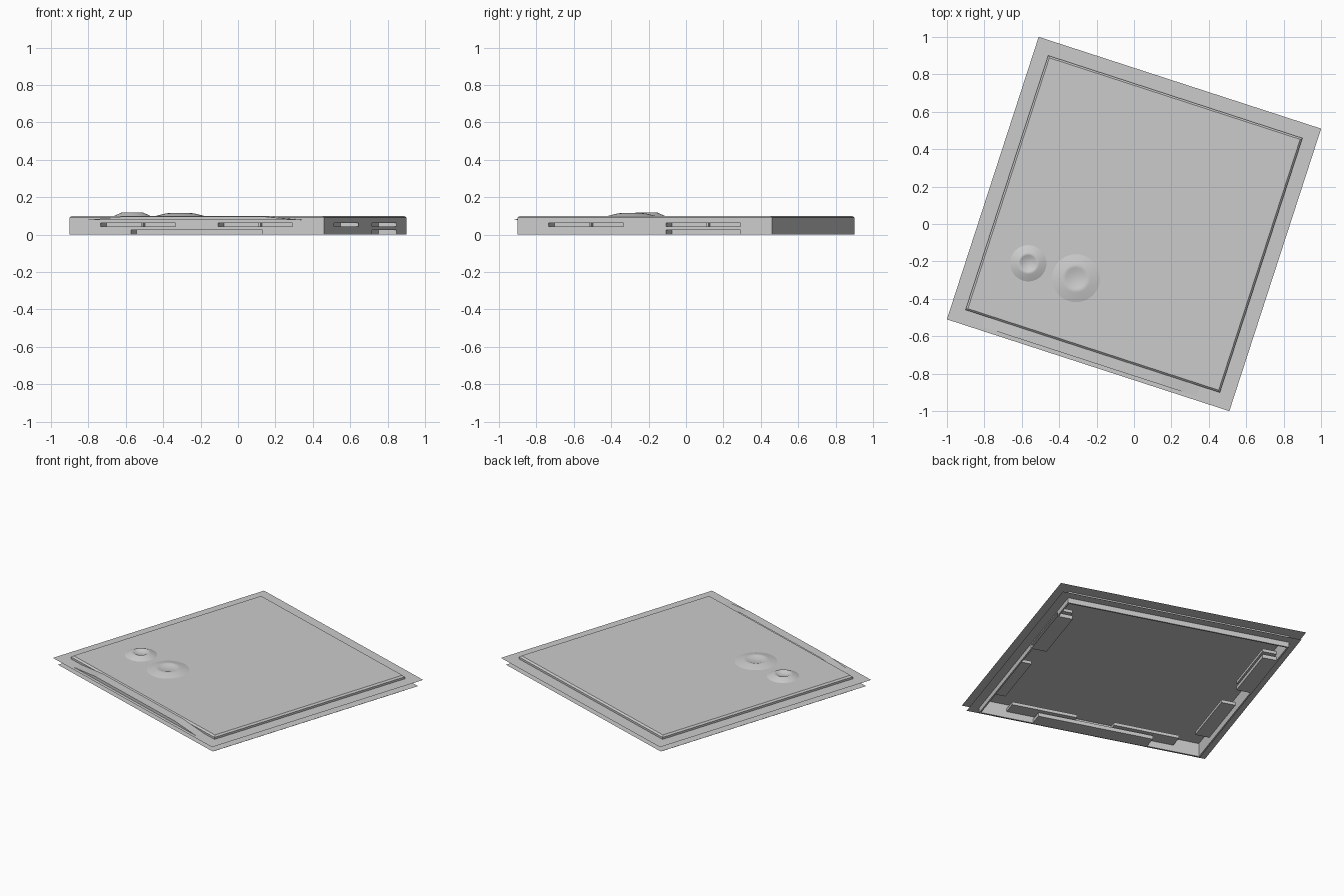
import bpy, bmesh, math
from mathutils import Matrix, Vector

cube = bpy.data.objects.get("Cube")
if cube:
    bpy.data.objects.remove(cube, do_unlink=True)

metal = bpy.data.materials.new("light_grey_metal")
metal.use_nodes = True
GREY = (0.6, 0.6, 0.6, 1)
metal.diffuse_color = GREY
metal.node_tree.nodes["Principled BSDF"].inputs["Base Color"].default_value = GREY

TURN = Matrix.Rotation(math.radians(-18), 4, 'Z')   # the whole unit stands turned
HALF = 0.715      # half width of the tray
WALL = 0.01
TOP = 0.1
DEPTH = 0.1       # how far the pockets reach inward


def finish(name, bm, matrix=Matrix(), smooth=False):
    mesh = bpy.data.meshes.new(name)
    bm.transform(TURN @ matrix)
    bm.to_mesh(mesh)
    bm.free()
    mesh.materials.append(metal)
    for p in mesh.polygons:
        p.use_smooth = smooth
    obj = bpy.data.objects.new(name, mesh)
    bpy.context.collection.objects.link(obj)
    return obj


def box(x0, x1, y0, y1, z0, z1):
    bm = bmesh.new()
    bmesh.ops.create_cube(bm, size=1)
    size = Vector((x1 - x0, y1 - y0, z1 - z0))
    mid = Vector((x0 + x1, y0 + y1, z0 + z1)) / 2
    bm.transform(Matrix.Translation(mid) @ Matrix.Diagonal(size).to_4x4())
    return bm


def cut(target, cutter):
    mod = target.modifiers.new("cut", 'BOOLEAN')
    mod.operation = 'DIFFERENCE'
    mod.solver = 'EXACT'
    mod.object = cutter
    cutter.hide_render = True
    cutter.hide_set(True)


# Tray: open underneath, with a chamfered top edge
bm = box(-HALF, HALF, -HALF, HALF, 0, TOP)
rim = [e for e in bm.edges if all(v.co.z > TOP / 2 for v in e.verts)]
bmesh.ops.bevel(bm, geom=rim, offset=0.01, segments=1, affect='EDGES')
tray = finish("tray", bm)
inner = HALF - WALL
cut(tray, finish("tray_cavity_cutter", box(-inner, inner, -inner, inner, -0.05, TOP - WALL)))


# Square flanges round the tray
def flange(name, outer, z):
    bm = bmesh.new()
    corners = [(-1, -1), (1, -1), (1, 1), (-1, 1)]
    rings = [[bm.verts.new((x * h, y * h, z)) for x, y in corners] for h in (outer, HALF)]
    for i in range(4):
        j = (i + 1) % 4
        bm.faces.new((rings[0][i], rings[0][j], rings[1][j], rings[1][i]))
    finish(name, bm)


flange("upper_flange", 0.794, 0.077)
flange("lower_flange", 0.772, 0.034)


# Pockets: an opening in the wall with a shallow box behind it
def pocket(name, side, x0, x1, z0, z1, divider=False):
    cut_low = -0.02 if z0 == 0 else z0
    cut(tray, finish(name + "_cutter",
                     box(x0, x1, -HALF - 0.02, -inner + 0.005, cut_low, z1), side))
    bm = box(x0, x1, -HALF, -HALF + DEPTH, z0, z1)
    opening = min(bm.faces, key=lambda f: f.calc_center_median().y)
    bmesh.ops.delete(bm, geom=[opening], context='FACES_ONLY')
    finish(name, bm, side)
    if divider:
        mid = (x0 + x1) / 2
        finish(name + "_divider", box(mid - 0.006, mid + 0.006, -HALF + 0.07,
                                      -HALF + DEPTH, z0, z1), side)


front = Matrix()
right = Matrix.Rotation(math.radians(90), 4, 'Z')
left = Matrix.Rotation(math.radians(-90), 4, 'Z')
# The +x side is the model's left when it faces the front
for label, side in (("front", front), ("left", right), ("right", left)):
    for i, x in enumerate((-0.54, 0.12)):
        pocket(f"{label}_slot_{i + 1}", side, x, x + 0.42, 0.043, 0.063, True)
pocket("front_notch", front, -0.37, 0.37, 0, 0.025)
pocket("left_notch", right, 0.12, 0.54, 0, 0.025)
pocket("right_notch", left, -0.54, -0.12, 0, 0.025)

# Raised strip on the front flange, ramping down at both ends
profile = [(-0.605, 0.078), (-0.53, 0.084), (-0.4, 0.096),
           (0.4, 0.096), (0.53, 0.084), (0.605, 0.078)]
bm = bmesh.new()
rows = [[bm.verts.new((x, y, z)) for x, z in profile] for y in (-0.773, -HALF)]
feet = [bm.verts.new((x, -0.773, 0.077)) for x, z in profile]
for i in range(len(profile) - 1):
    bm.faces.new((rows[0][i], rows[0][i + 1], rows[1][i + 1], rows[1][i]))
    bm.faces.new((feet[i], feet[i + 1], rows[0][i + 1], rows[0][i]))
finish("front_strip", bm)


# Dished round knobs on the top
def knob(name, x, y, radius, height):
    shape = [(1, 0), (0.6, 0.9), (0.52, 1), (0.44, 0.9), (0.3, 0.45), (0, 0.35)]
    bm = bmesh.new()
    verts = [bm.verts.new((r * radius, 0, TOP + h * height)) for r, h in shape]
    edges = [bm.edges.new(pair) for pair in zip(verts, verts[1:])]
    bmesh.ops.spin(bm, geom=verts + edges, cent=(0, 0, 0), axis=(0, 0, 1),
                   angle=math.tau, steps=40)
    bmesh.ops.remove_doubles(bm, verts=bm.verts, dist=0.0001)
    bmesh.ops.recalc_face_normals(bm, faces=bm.faces)
    if sum(f.normal.z for f in bm.faces) < 0:
        bmesh.ops.reverse_faces(bm, faces=bm.faces)
    place = TURN.inverted() @ Matrix.Translation((x, y, 0))
    finish(name, bm, place, smooth=True)


knob("small_knob", -0.565, -0.21, 0.097, 0.019)
knob("large_knob", -0.31, -0.29, 0.128, 0.014)
